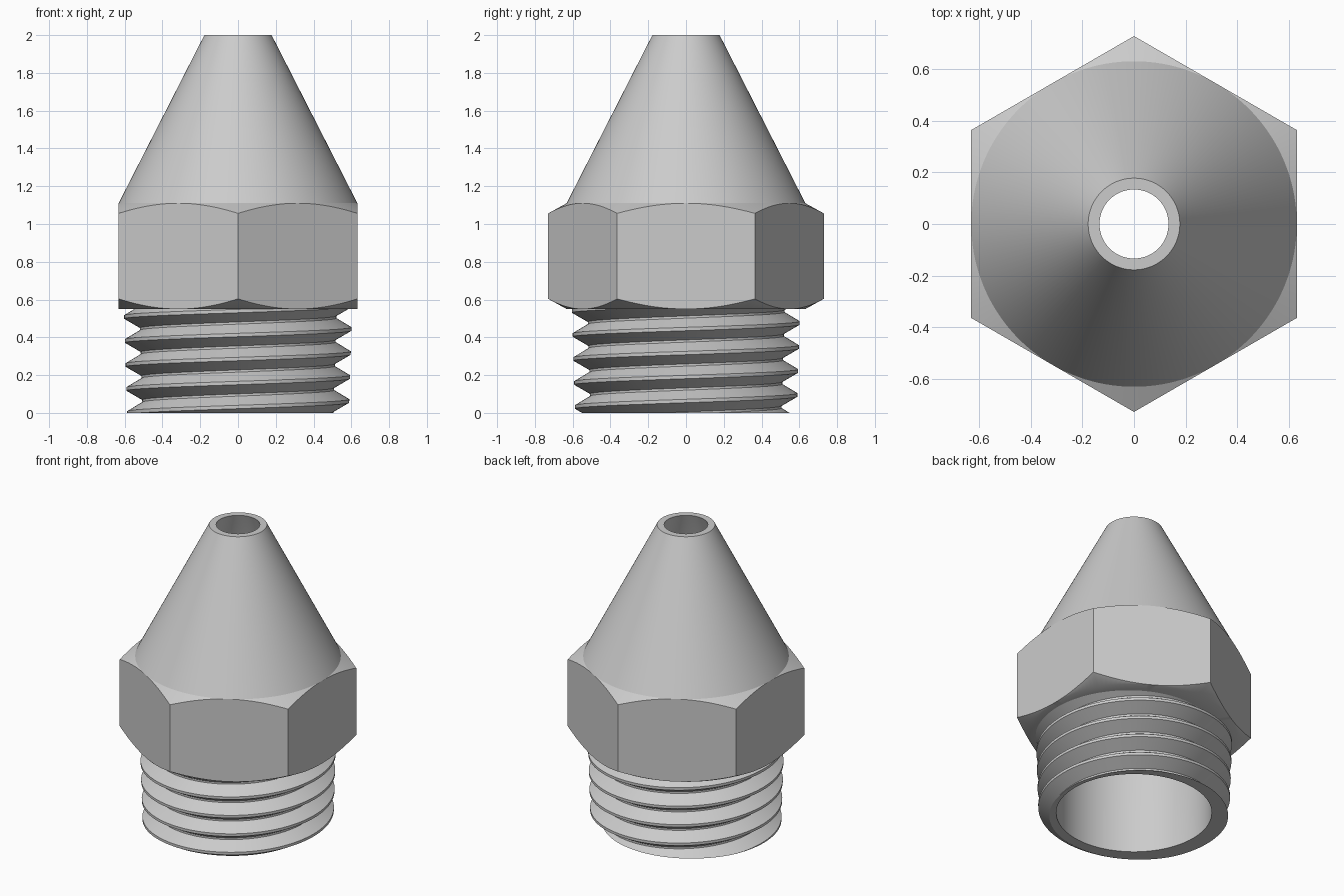
import bpy
import bmesh
import math

if "Cube" in bpy.data.objects:
    bpy.data.objects.remove(bpy.data.objects["Cube"], do_unlink=True)

COLUMNS = 144            # steps around the axis, a multiple of 12
BORE_R = 0.478
FLAT_R = 0.632           # hexagon inradius, also the cone's base radius
NUT_LOW, NUT_HIGH = 0.55, 1.11
PITCH = 0.127

metal = bpy.data.materials.new("light grey metal")
grey = (0.6, 0.6, 0.6, 1.0)
metal.diffuse_color = grey
metal.use_nodes = True
metal.node_tree.nodes["Principled BSDF"].inputs["Base Color"].default_value = grey


def sweep(name, column):
    """Skin the (radius, z) profiles that column(angle) gives around the axis."""
    bm = bmesh.new()
    cols = []
    for i in range(COLUMNS + 1):
        a = 2 * math.pi * i / COLUMNS
        cols.append([bm.verts.new((r * math.cos(a), r * math.sin(a), z))
                     for r, z in column(a)])
    for c, d in zip(cols, cols[1:]):
        for j in range(len(c) - 1):
            bm.faces.new((c[j], d[j], d[j + 1], c[j + 1]))
    bmesh.ops.remove_doubles(bm, verts=bm.verts, dist=1e-5)
    mesh = bpy.data.meshes.new(name)
    bm.to_mesh(mesh)
    bm.free()
    mesh.materials.append(metal)
    obj = bpy.data.objects.new(name, mesh)
    bpy.context.collection.objects.link(obj)
    bpy.ops.object.select_all(action='DESELECT')
    obj.select_set(True)
    bpy.context.view_layer.objects.active = obj
    bpy.ops.object.shade_smooth_by_angle(angle=math.radians(30))
    return obj


# Tapered nozzle with its rim and the inner bore
def nozzle_column(a):
    return [(FLAT_R, NUT_HIGH), (0.178, 2.0), (0.134, 2.0),
            (BORE_R, NUT_HIGH), (BORE_R, 0.0)]


# Hexagonal nut, chamfered by cones at both ends, corners on the y axis
def nut_column(a):
    sector = math.radians(60)
    off = (a + sector / 2) % sector - sector / 2
    r = FLAT_R / math.cos(off)
    drop = (r - FLAT_R) * 0.55
    return [(0.49, NUT_LOW), (FLAT_R, NUT_LOW), (r, NUT_LOW + drop),
            (r, NUT_HIGH - drop), (FLAT_R, NUT_HIGH)]


# Slightly tapered right-hand thread, cut flat at the bottom and under the nut
CREST, ROOT, DEPTH = 0.009, 0.006, 0.082   # half widths of the flats, and depth


def thread_radius(z, start):
    off = abs((z - start + PITCH / 2) % PITCH - PITCH / 2)
    t = (off - CREST) / (PITCH / 2 - ROOT - CREST)
    return 0.587 + z / 32 - DEPTH * min(max(t, 0.0), 1.0)


def stem_column(a):
    start = 0.063 + PITCH * a / (2 * math.pi)
    points = [(BORE_R, 0.0)]
    for k in range(-3, 6):
        for off in (ROOT - PITCH / 2, -CREST, CREST, PITCH / 2 - ROOT):
            z = min(max(start + k * PITCH + off, 0.0), NUT_LOW)
            points.append((thread_radius(z, start), z))
    return points


sweep("nozzle_cone", nozzle_column)
sweep("hex_nut", nut_column)
sweep("threaded_stem", stem_column)
